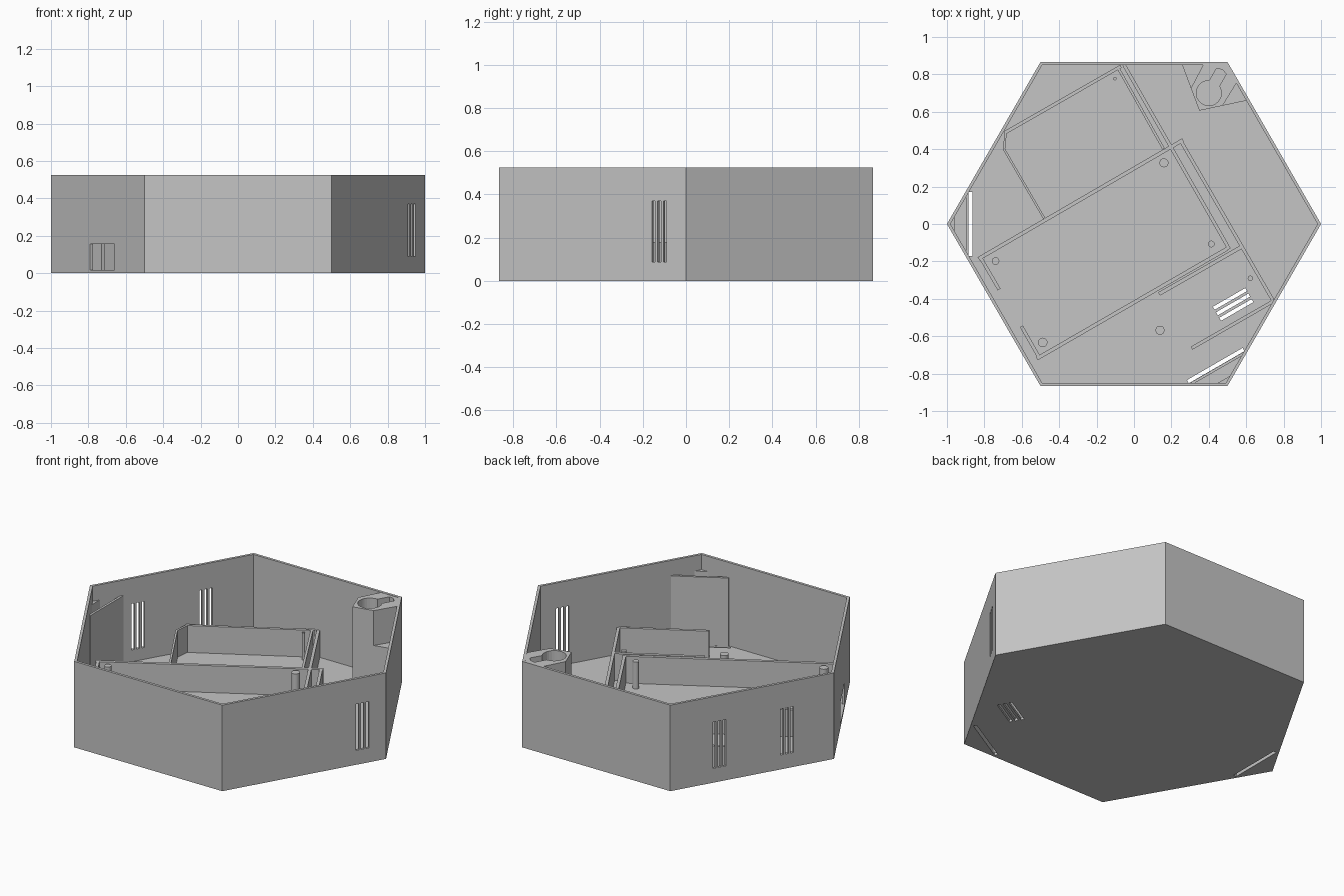
import bpy, bmesh
from math import sin, cos, pi, radians
from mathutils import Vector, Matrix

if "Cube" in bpy.data.objects:
    bpy.data.objects.remove(bpy.data.objects["Cube"])

H, T = 0.525, 0.016          # case height, shell thickness
RIB = 0.18                   # height of the inner dividers

grey = bpy.data.materials.new("light grey plastic")
grey.use_nodes = True
grey.diffuse_color = (0.56, 0.56, 0.56, 1)
grey.node_tree.nodes["Principled BSDF"].inputs["Base Color"].default_value = (0.56, 0.56, 0.56, 1)


def make(name, bm):
    bmesh.ops.recalc_face_normals(bm, faces=bm.faces)
    mesh = bpy.data.meshes.new(name)
    bm.to_mesh(mesh)
    bm.free()
    mesh.materials.append(grey)
    ob = bpy.data.objects.new(name, mesh)
    bpy.context.collection.objects.link(ob)
    return ob


def prism(bm, pts, z0, z1):
    """Extrude a flat outline between two heights."""
    low = [bm.verts.new((p[0], p[1], z0)) for p in pts]
    high = [bm.verts.new((p[0], p[1], z1)) for p in pts]
    bm.faces.new(low[::-1])
    bm.faces.new(high)
    n = len(pts)
    for i in range(n):
        j = (i + 1) % n
        bm.faces.new((low[i], low[j], high[j], high[i]))


def bar(p, q, w):
    """Outline of a straight strip of width w from p to q."""
    p, q = Vector(p), Vector(q)
    d = (q - p).normalized()
    s = Vector((-d.y, d.x)) * w / 2
    return [p - s, q - s, q + s, p + s]


def turned(pts, degrees, centre=(0, 0)):
    m = Matrix.Rotation(radians(degrees), 2)
    return [m @ Vector(p) + Vector(centre) for p in pts]


def circle(c, r, n=24):
    return [(c[0] + r * cos(2 * pi * i / n), c[1] + r * sin(2 * pi * i / n)) for i in range(n)]


def cut(ob, bm):
    """Subtract the solids in bm from the object and bake the result."""
    cutter = make("cutter", bm)
    cutter.hide_render = True
    mod = ob.modifiers.new("cut", 'BOOLEAN')
    mod.solver = 'EXACT'
    mod.object = cutter
    dg = bpy.context.evaluated_depsgraph_get()
    mesh = bpy.data.meshes.new_from_object(ob.evaluated_get(dg))
    ob.modifiers.clear()
    ob.data = mesh
    bpy.data.objects.remove(cutter)


# Hexagonal open case
bm = bmesh.new()
outer, inner = circle((0, 0), 1, 6), circle((0, 0), 1 - T / cos(pi / 6), 6)
rings = [[bm.verts.new((x, y, z)) for x, y in ring]
         for ring, z in ((outer, 0), (outer, H), (inner, H), (inner, T))]
bm.faces.new(rings[0])
bm.faces.new(rings[3])
for a, b in zip(rings, rings[1:]):
    for i in range(6):
        j = (i + 1) % 6
        bm.faces.new((a[i], a[j], b[j], b[i]))
case = make("hexagonal_case", bm)

# Vents, cable port and floor slits
bm = bmesh.new()
corners = [Vector(p) for p in outer]


def wall_hole(a, b, t0, t1, z0, z1):
    p, q = corners[a].lerp(corners[b], t0), corners[a].lerp(corners[b], t1)
    prism(bm, bar(p, q, 0.06), z0, z1)


for a, b, t in ((0, 5, 0.143), (2, 3, 0.30), (2, 3, 0.713)):
    for k in (-1, 0, 1):
        mid = t + 0.031 * k
        wall_hole(a, b, mid - 0.009, mid + 0.009, 0.088, 0.37)
wall_hole(3, 4, 0.42, 0.68, T + 0.002, 0.155)
along, across = Vector((0.866, 0.5)), Vector((0.5, -0.866))
for k in (-1, 0, 1):
    c = Vector((0.53, -0.43)) + across * 0.034 * k
    prism(bm, bar(c - along * 0.1, c + along * 0.1, 0.019), -0.1, 0.1)
for angle in (180, -60):
    prism(bm, turned(bar((0.874, -0.172), (0.874, 0.172), 0.02), angle), -0.1, T + 0.002)
cut(case, bm)

# Corner screens and little corner posts
for name, angle in (("right", 180), ("front", -60)):
    bm = bmesh.new()
    prism(bm, turned(bar((0.892, -0.16), (0.892, 0.16), 0.014), angle), T / 2, 0.432)
    make(name + "_corner_screen", bm)
    bm = bmesh.new()
    prism(bm, turned([(0.96, -0.038), (0.985, 0), (0.96, 0.038)], angle), T / 2, 0.432)
    make(name + "_corner_post", bm)

# Low dividers standing on the floor
dividers = {
    "tray_back_wall": ((-0.831, -0.186), (0.262, 0.449), 0.02),
    "tray_front_wall": ((-0.52, -0.72), (0.5, -0.131), 0.02),
    "tray_side_stub_back": ((-0.825, -0.172), (-0.721, -0.35), 0.018),
    "tray_side_stub_front": ((-0.602, -0.547), (-0.506, -0.715), 0.018),
    "long_cross_wall": ((-0.054, 0.852), (0.509, -0.134), 0.018),
    "outer_cross_wall": ((0.247, 0.45), (0.742, -0.407), 0.018),
    "bay_back_wall": ((0.134, -0.374), (0.582, -0.118), 0.02),
    "bay_front_wall": ((0.748, -0.411), (0.308, -0.664), 0.018),
    "small_box_back_wall": ((-0.692, 0.487), (-0.07, 0.843), 0.018),
    "small_box_inner_wall": ((-0.087, 0.838), (0.158, 0.402), 0.014),
    "small_box_bevel": ((-0.686, 0.49), (-0.695, 0.397), 0.012),
    "small_box_side_wall": ((-0.695, 0.4), (-0.48, 0.03), 0.012),
}
for name, (p, q, w) in dividers.items():
    bm = bmesh.new()
    prism(bm, bar(p, q, w), T / 2, RIB)
    make(name, bm)

# Mounting pegs
pegs = (((0.16, 0.327), 0.024, RIB), ((0.413, -0.107), 0.018, RIB),
        ((-0.74, -0.198), 0.02, RIB), ((-0.488, -0.633), 0.025, RIB),
        ((0.139, -0.568), 0.024, 0.12), ((0.622, -0.29), 0.014, 0.12),
        ((-0.102, 0.777), 0.009, RIB))
for i, (c, r, z) in enumerate(pegs):
    bm = bmesh.new()
    prism(bm, circle(c, r), T / 2, z)
    peg = make(f"peg_{i + 1}", bm)
    peg.data.shade_smooth()
    peg.data.set_sharp_from_angle(angle=radians(40))

# Corner block with a keyhole and two side notches
bm = bmesh.new()
prism(bm, [(0.257, 0.852), (0.349, 0.606), (0.602, 0.66), (0.492, 0.852)], T / 2, H - 0.002)
block = make("keyhole_block", bm)
bm = bmesh.new()
prism(bm, [(0.22, 0.87), (0.38, 0.87), (0.297, 0.712)], 0.31, 0.7)
prism(bm, [(0.466, 0.62), (0.553, 0.762), (0.64, 0.64)], 0.31, 0.7)
start = radians(26.6)
arc = [start + (2 * pi - 2 * start) * i / 24 for i in range(25)]
keyhole = [(0.067 * cos(a), 0.067 * sin(a)) for a in arc] + [(0.135, -0.03), (0.145, 0), (0.135, 0.03)]
prism(bm, turned(keyhole, 60, (0.4, 0.7)), 0.2, 0.7)
cut(block, bm)
